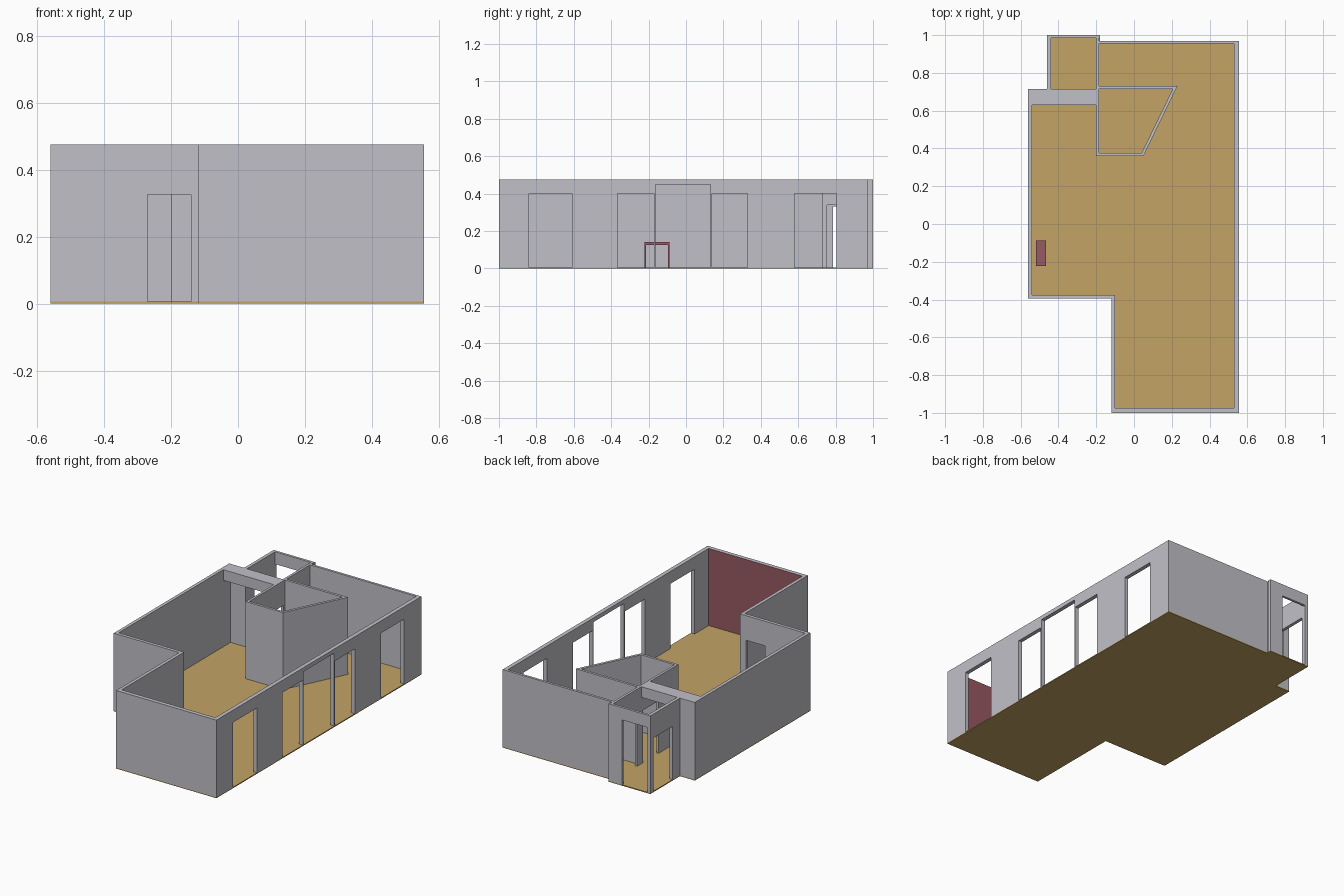
import bpy, bmesh
from mathutils import Vector

if "Cube" in bpy.data.objects:
    bpy.data.objects.remove(bpy.data.objects["Cube"])

FLOOR = 0.006   # floor slab thickness
TOP = 0.475     # wall height


def material(name, rgb):
    m = bpy.data.materials.new(name)
    m.diffuse_color = (*rgb, 1)
    m.use_nodes = True
    m.node_tree.nodes["Principled BSDF"].inputs["Base Color"].default_value = m.diffuse_color
    return m


GREY = material("wall grey", (0.54, 0.53, 0.58))
GOLD = material("floor gold", (0.54, 0.37, 0.13))
MAROON = material("maroon", (0.31, 0.10, 0.125))


def prism(name, points, offset, mat):
    """Flat 3D outline pushed along an offset vector."""
    bm = bmesh.new()
    face = bm.faces.new([bm.verts.new(p) for p in points])
    ext = bmesh.ops.extrude_face_region(bm, geom=[face])["geom"]
    moved = [v for v in ext if isinstance(v, bmesh.types.BMVert)]
    bmesh.ops.translate(bm, vec=Vector(offset), verts=moved)
    bmesh.ops.recalc_face_normals(bm, faces=bm.faces)
    mesh = bpy.data.meshes.new(name)
    bm.to_mesh(mesh)
    bm.free()
    mesh.materials.append(mat)
    obj = bpy.data.objects.new(name, mesh)
    bpy.context.collection.objects.link(obj)
    return obj


def slab(name, outline, z0, z1, mat):
    return prism(name, [(x, y, z0) for x, y in outline], (0, 0, z1 - z0), mat)


def box(name, x0, x1, y0, y1, z0, z1, mat):
    return slab(name, [(x0, y0), (x1, y0), (x1, y1), (x0, y1)], z0, z1, mat)


def wall(name, axis, start, end, t0, t1, openings=()):
    """Wall running along an axis; openings are (from, to, head height)."""
    prof = [(start, FLOOR)]
    for a, b, h in openings:
        prof += [(a, FLOOR), (a, h), (b, h), (b, FLOOR)]
    prof += [(end, FLOOR), (end, TOP), (start, TOP)]
    if axis == "x":
        return prism(name, [(u, t0, z) for u, z in prof], (0, t1 - t0, 0), GREY)
    return prism(name, [(t0, u, z) for u, z in prof], (t1 - t0, 0, 0), GREY)


# Floor slab following the outer outline
slab("floor", [(-0.12, -1), (0.555, -1), (0.555, 0.97), (-0.18, 0.97),
               (-0.18, 1), (-0.46, 1), (-0.46, 0.715), (-0.56, 0.715),
               (-0.56, -0.395), (-0.12, -0.395)], 0, FLOOR, GOLD)

# Outer walls
front = wall("front_wall", "x", -0.12, 0.555, -1, -0.975)
wall("right_wall", "y", -0.975, 0.955, 0.53, 0.555,
     [(-0.84, -0.61, 0.40), (-0.365, -0.17, 0.40), (-0.163, 0.132, 0.45),
      (0.138, 0.33, 0.40), (0.58, 0.805, 0.40)])
wall("back_wall", "x", -0.185, 0.555, 0.955, 0.97)
wall("left_wall", "y", -0.375, 0.715, -0.56, -0.54)
wall("entrance_wall", "x", -0.56, -0.12, -0.395, -0.375, [(-0.27, -0.14, 0.325)])
wall("step_wall", "y", -0.975, -0.375, -0.12, -0.10)

# Maroon accent on the inner side of the front wall
front.data.materials.append(MAROON)
for p in front.data.polygons:
    if p.normal.y > 0.9:
        p.material_index = 1

# Small back room
wall("small_room_back_wall", "x", -0.46, -0.18, 0.985, 1.0, [(-0.44, -0.27, 0.40)])
wall("small_room_left_wall", "y", 0.715, 0.985, -0.46, -0.44, [(0.785, 0.97, 0.33)])

# Recess wall with the beam over the passage
box("recess_wall", -0.54, -0.44, 0.70, 0.715, FLOOR, 0.41, GREY)
box("passage_beam", -0.54, -0.20, 0.63, 0.715, 0.41, TOP, GREY)

# Partition shared by the small room and the slanted room
wall("partition_wall", "y", 0.36, 0.985, -0.20, -0.185,
     [(0.55, 0.70, 0.325), (0.755, 0.93, 0.34)])

# Slanted room
slab("slanted_room_walls", [(-0.185, 0.36), (0.05, 0.36), (0.23, 0.73), (-0.185, 0.73),
                            (-0.185, 0.715), (0.205, 0.715), (0.04, 0.375),
                            (-0.185, 0.375)], FLOOR, TOP, GREY)

# Side table with panel legs
box("table_top", -0.52, -0.465, -0.222, -0.087, 0.125, 0.14, MAROON)
for label, y in (("front", -0.222), ("back", -0.095)):
    box("table_leg_" + label, -0.52, -0.465, y, y + 0.008, FLOOR, 0.125, MAROON)
